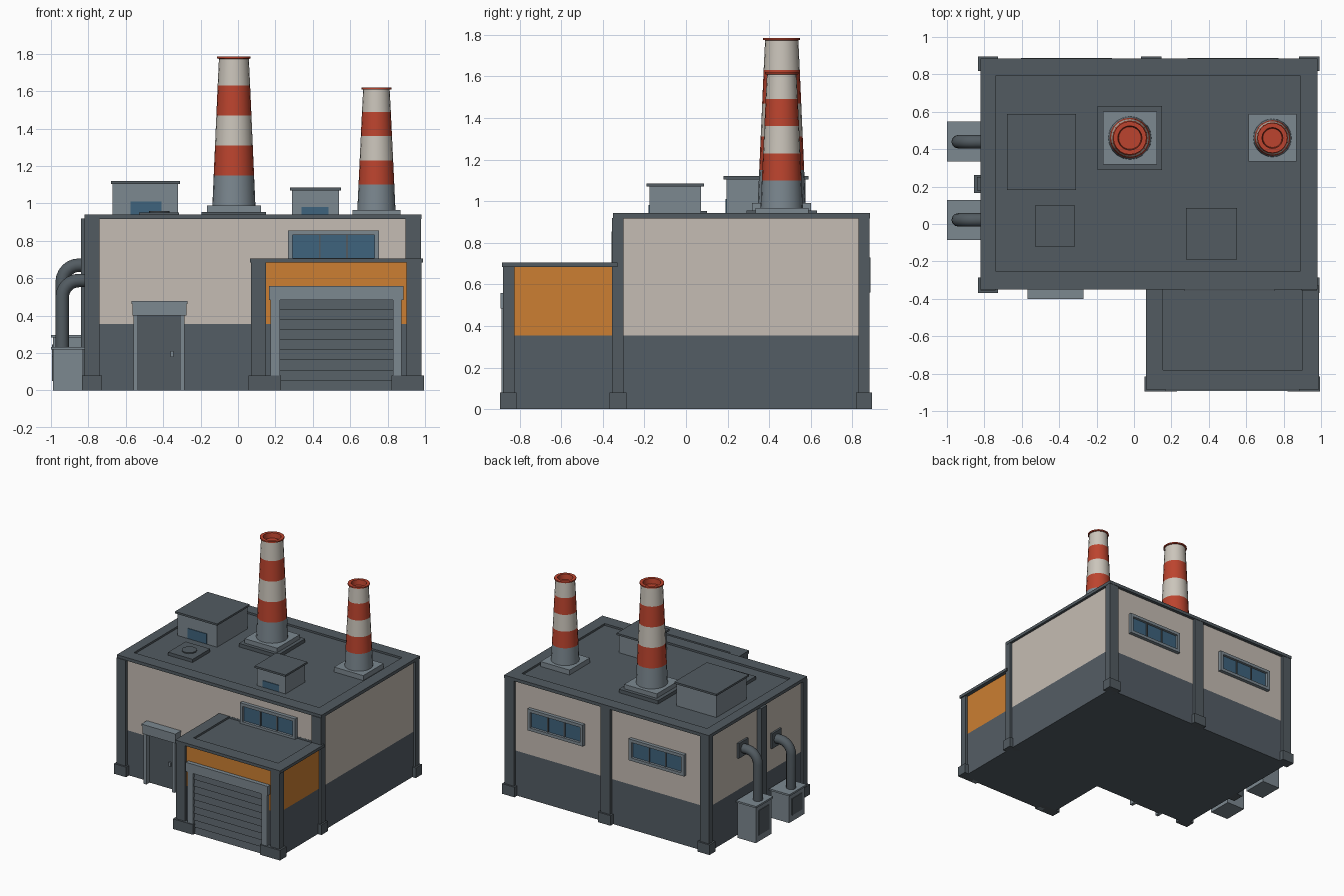
import bpy, bmesh, math
from mathutils import Vector

if "Cube" in bpy.data.objects:
    bpy.data.objects.remove(bpy.data.objects["Cube"])


def material(name, r, g, b):
    lin = [((c / 255 + 0.055) / 1.055) ** 2.4 for c in (r, g, b)]
    m = bpy.data.materials.new(name)
    m.diffuse_color = (*lin, 1)
    m.use_nodes = True
    m.node_tree.nodes["Principled BSDF"].inputs["Base Color"].default_value = m.diffuse_color
    return m


SLATE = material("slate trim", 82, 91, 97)
DARK = material("dark wall", 84, 93, 101)
BEIGE = material("beige wall", 197, 188, 179)
ORANGE = material("orange wall", 204, 127, 50)
STEEL = material("steel grey", 124, 136, 144)
RED = material("chimney red", 188, 68, 46)
WHITE = material("chimney white", 203, 197, 187)
GLASS = material("window glass", 62, 99, 125)


def finish(name, bm, *mats):
    bmesh.ops.recalc_face_normals(bm, faces=bm.faces)
    me = bpy.data.meshes.new(name)
    bm.to_mesh(me)
    bm.free()
    for m in mats:
        me.materials.append(m)
    ob = bpy.data.objects.new(name, me)
    bpy.context.collection.objects.link(ob)
    return ob


def box(name, x0, x1, y0, y1, z0, z1, mat):
    bm = bmesh.new()
    bmesh.ops.create_cube(bm, size=1)
    for v in bm.verts:
        v.co = ((x0 + x1) / 2 + v.co.x * (x1 - x0),
                (y0 + y1) / 2 + v.co.y * (y1 - y0),
                (z0 + z1) / 2 + v.co.z * (z1 - z0))
    return finish(name, bm, mat)


def roof(name, x0, x1, y0, y1, z0, z1, inner):
    """Slab whose top is sunk inside a raised rim."""
    ob = box(name, x0, x1, y0, y1, z0, z1, SLATE)
    bm = bmesh.new()
    bm.from_mesh(ob.data)
    top = max(bm.faces, key=lambda f: f.calc_center_median().z)
    bmesh.ops.inset_region(bm, faces=[top], thickness=0.02)
    ix0, ix1, iy0, iy1 = inner
    cx, cy = (x0 + x1) / 2, (y0 + y1) / 2
    for v in top.verts:
        v.co.x = ix0 if v.co.x < cx else ix1
        v.co.y = iy0 if v.co.y < cy else iy1
    low = bmesh.ops.extrude_face_region(bm, geom=[top])
    for v in [g for g in low["geom"] if isinstance(g, bmesh.types.BMVert)]:
        v.co.z -= 0.015
    bmesh.ops.delete(bm, geom=[top], context='FACES')
    bm.to_mesh(ob.data)
    bm.free()


def pillar(name, x0, x1, y0, y1, height, base):
    box(name, x0, x1, y0, y1, 0, height, SLATE)
    box(name + "_base", *base, 0, 0.08, SLATE)


def lathe(name, x, y, profile, mats, sides=20):
    """Profile rows are radius, height, material index of the band above."""
    bm = bmesh.new()
    rings = [[bm.verts.new((x + r * math.cos(a), y + r * math.sin(a), z))
              for a in [2 * math.pi * i / sides for i in range(sides)]]
             for r, z, _ in profile]
    for lo, hi, row in zip(rings, rings[1:], profile):
        for i in range(sides):
            j = (i + 1) % sides
            bm.faces.new((lo[i], lo[j], hi[j], hi[i])).material_index = row[2]
    bm.faces.new(rings[-1]).material_index = profile[-1][2]
    ob = finish(name, bm, *mats)
    for p in ob.data.polygons:
        p.use_smooth = len(p.vertices) == 4
    ob.data.set_sharp_from_angle(angle=math.radians(30))


# Main hall: two-tone walls, roof and pillars
box("hall_lower_wall", -0.80, 0.96, -0.33, 0.86, 0, 0.355, DARK)
box("hall_upper_wall", -0.80, 0.96, -0.33, 0.86, 0.355, 0.925, BEIGE)
roof("hall_roof", -0.82, 0.98, -0.35, 0.885, 0.917, 0.942, (-0.74, 0.89, -0.25, 0.79))
for x0, x1 in ((-0.82, -0.74), (0.895, 0.978)):
    for y0, y1 in ((-0.355, -0.30), (0.83, 0.882)):
        pillar("hall_pillar", x0, x1, y0, y1, 0.92,
               (x0 - 0.013, x1 + 0.013, y0 - 0.013, y1 + 0.013))
pillar("hall_back_pillar", 0.05, 0.135, 0.84, 0.882, 0.92, (0.037, 0.148, 0.83, 0.895))
pillar("hall_left_pillar", -0.84, -0.79, 0.18, 0.25, 0.92, (-0.855, -0.79, 0.167, 0.263))

# Garage wing
box("garage_lower_wall", 0.09, 0.96, -0.86, -0.33, 0, 0.355, DARK)
box("garage_upper_wall", 0.09, 0.96, -0.86, -0.33, 0.355, 0.69, ORANGE)
roof("garage_roof", 0.065, 0.99, -0.885, -0.33, 0.683, 0.706, (0.155, 0.90, -0.78, -0.331))
for x0, x1, b0, b1 in ((0.07, 0.15, 0.055, 0.23), (0.90, 0.98, 0.82, 0.995)):
    pillar("garage_pillar", x0, x1, -0.88, -0.825, 0.69, (b0, b1, -0.895, -0.815))

# Garage door: frame and sawtooth shutter
box("garage_door_header", 0.165, 0.885, -0.892, -0.85, 0.485, 0.558, STEEL)
for x0, x1 in ((0.175, 0.225), (0.828, 0.875)):
    box("garage_door_jamb", x0, x1, -0.887, -0.85, 0, 0.49, STEEL)
bm = bmesh.new()
slats = 9
step = 0.485 / slats
line = [(-0.855, 0)]
for i in range(slats):
    line += [(-0.875, i * step), (-0.862, (i + 1) * step)]
line.append((-0.855, slats * step))
shutter = bm.faces.new([bm.verts.new((0.225, y, z)) for y, z in line])
ext = bmesh.ops.extrude_face_region(bm, geom=[shutter])
for g in ext["geom"]:
    if isinstance(g, bmesh.types.BMVert):
        g.co.x = 0.828
finish("garage_shutter", bm, SLATE)

# Side door
box("door_panel", -0.535, -0.305, -0.345, -0.32, 0, 0.41, SLATE)
for x0, x1 in ((-0.56, -0.535), (-0.31, -0.285)):
    box("door_jamb", x0, x1, -0.385, -0.32, 0, 0.40, STEEL)
box("door_canopy", -0.565, -0.275, -0.395, -0.32, 0.40, 0.463, STEEL)
box("door_canopy_cap", -0.57, -0.27, -0.40, -0.32, 0.463, 0.477, STEEL)
box("door_handle", -0.362, -0.345, -0.357, -0.34, 0.18, 0.212, STEEL)


# Windows: frame bars, mullions and glass; side is -1 front, 1 back
def window(cx, z0, z1, wall, side):
    def part(name, x0, x1, za, zb, depth, mat):
        y0, y1 = sorted((wall - side * 0.01, wall + side * depth))
        box(name, cx + x0, cx + x1, y0, y1, za, zb, mat)
    h, t = 0.243, 0.024
    part("window_glass", -h + t, h - t, z0 + t, z1 - t, 0.008, GLASS)
    for za, zb in ((z0, z0 + t), (z1 - t, z1)):
        part("window_rail", -h, h, za, zb, 0.028, STEEL)
    for x in (-h, h - t):
        part("window_stile", x, x + t, z0 + t, z1 - t, 0.028, STEEL)
    for x in (-0.073, 0.073):
        part("window_mullion", x - 0.005, x + 0.005, z0 + t, z1 - t, 0.016, SLATE)


window(0.51, 0.685, 0.855, -0.33, -1)
for wx in (-0.36, 0.53):
    window(wx, 0.56, 0.73, 0.86, 1)

# Rooftop sheds and hatch
for x0, x1, y0, y1, z, w0, w1, wz in ((-0.67, -0.32, 0.195, 0.575, 1.105, -0.575, -0.41, 1.01),
                                      (0.288, 0.54, -0.175, 0.072, 1.07, 0.34, 0.485, 0.982)):
    box("shed_body", x0, x1, y0, y1, 0.92, z, STEEL)
    box("shed_roof", x0 - 0.01, x1 + 0.01, y0 - 0.014, y1 + 0.014, z, z + 0.015, SLATE)
    box("shed_window", w0, w1, y0 - 0.005, y0 + 0.002, 0.93, wz, GLASS)
box("roof_hatch", -0.53, -0.315, -0.12, 0.10, 0.92, 0.952, SLATE)
lathe("hatch_disc", -0.42, -0.01, [(0.055, 0.95, 0), (0.055, 0.96, 0)], [SLATE], 12)


# Chimneys: plinth, striped tapering shaft and hollow red rim
def chimney(x, y, z0, z1, r0, r1, bands):
    rad = lambda z: r0 + (r1 - r0) * (z - z0) / (z1 - z0)
    prof = [(r0, z0, 0)]
    for i, z in enumerate(bands):
        prof.append((rad(z), z, 1 + i % 2))
    rim = r1 + 0.009
    prof += [(r1, z1 - 0.012, 1), (rim, z1 - 0.01, 1), (rim, z1, 1), (r1 - 0.015, z1, 1),
             (r1 - 0.02, z1 - 0.04, 1)]
    lathe("chimney", x, y, prof, [STEEL, RED, WHITE])


box("tall_chimney_pad", -0.195, 0.15, 0.29, 0.63, 0.92, 0.955, SLATE)
box("tall_chimney_plinth", -0.165, 0.122, 0.318, 0.602, 0.95, 0.99, STEEL)
chimney(-0.022, 0.46, 0.99, 1.785, 0.115, 0.08, (1.15, 1.31, 1.47, 1.63))
box("short_chimney_plinth", 0.612, 0.868, 0.333, 0.588, 0.92, 0.966, STEEL)
chimney(0.74, 0.46, 0.966, 1.62, 0.102, 0.071, (1.10, 1.23, 1.36, 1.49))


# Side vent units: box, lid, grille, bent pipe and wall flange
def vent(y, top, zc):
    box("vent_box", -0.99, -0.83, y - 0.098, y + 0.098, 0, top - 0.012, STEEL)
    box("vent_lid", -1.0, -0.822, y - 0.107, y + 0.107, top - 0.014, top, STEEL)
    box("vent_grille", -0.995, -0.985, y - 0.065, y + 0.065, 0.05, top - 0.05, SLATE)
    box("pipe_flange", -0.815, -0.79, y - 0.06, y + 0.06, zc - 0.06, zc + 0.06, SLATE)
    bend, r, n = 0.09, 0.036, 12
    path = [((-0.94, top - 0.01), 0)]
    for i in range(7):
        a = math.pi / 2 * i / 6
        path.append(((-0.94 + bend * (1 - math.cos(a)), zc - bend + bend * math.sin(a)), a))
    path.append(((-0.80, zc), math.pi / 2))
    bm = bmesh.new()
    rings = []
    for (px, pz), a in path:
        out = Vector((-math.cos(a), 0, math.sin(a)))
        rings.append([bm.verts.new(Vector((px, y, pz)) + out * r * math.cos(t)
                                   + Vector((0, r * math.sin(t), 0)))
                      for t in [2 * math.pi * k / n for k in range(n)]])
    for lo, hi in zip(rings, rings[1:]):
        for k in range(n):
            bm.faces.new((lo[k], lo[(k + 1) % n], hi[(k + 1) % n], hi[k])).smooth = True
    finish("vent_pipe", bm, SLATE)


vent(0.44, 0.297, 0.67)
vent(0.022, 0.232, 0.588)
